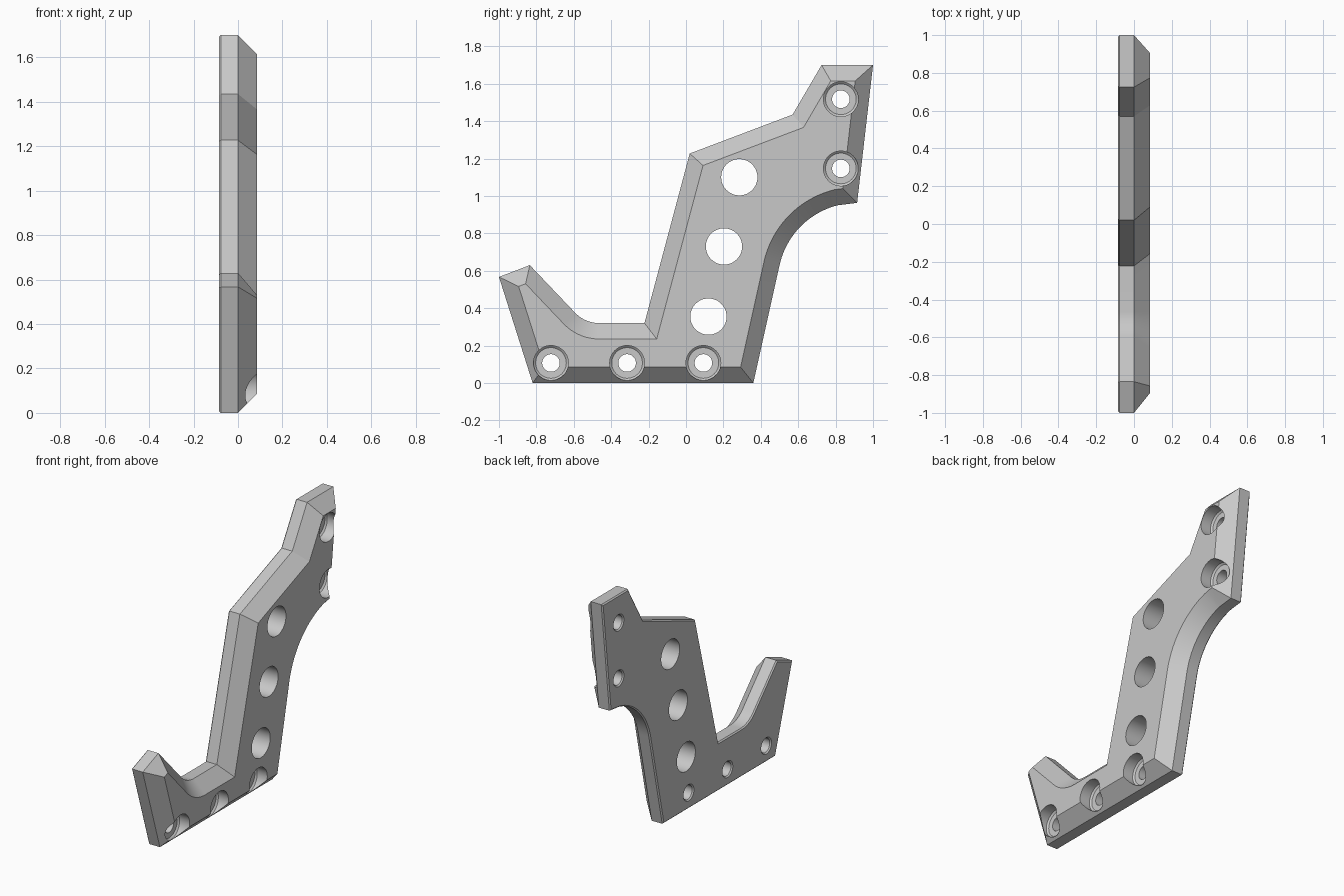
import bpy, bmesh
from math import cos, sin, radians, tau
from mathutils import Vector

cube = bpy.data.objects.get("Cube")
if cube:
    bpy.data.objects.remove(cube, do_unlink=True)

HALF = 0.085      # half thickness, also the width of the wide bevel
EDGE = 0.008      # small bevel on the flat side

grey = bpy.data.materials.new("plain grey")
grey.use_nodes = True
grey.diffuse_color = (0.58, 0.58, 0.58, 1)
grey.node_tree.nodes["Principled BSDF"].inputs["Base Color"].default_value = grey.diffuse_color


def arc(cy, cz, r, a0, a1, n):
    angles = [radians(a0 + (a1 - a0) * i / n) for i in range(n + 1)]
    return [(cy + r * cos(a), cz + r * sin(a)) for a in angles]


def inset(points, d):
    """Move a counter-clockwise outline inward with mitred corners."""
    result = []
    for i, p in enumerate(points):
        p = Vector(p)
        a = (p - Vector(points[i - 1])).normalized()
        b = (Vector(points[(i + 1) % len(points)]) - p).normalized()
        na, nb = Vector((-a.y, a.x)), Vector((-b.y, b.x))
        result.append(p + (na + nb) * d / (1 + na.dot(nb)))
    return result


def loft(name, rings):
    """Join rings of 3D points and close both ends."""
    bm = bmesh.new()
    loops = [[bm.verts.new(p) for p in ring] for ring in rings]
    n = len(loops[0])
    for low, high in zip(loops, loops[1:]):
        for i in range(n):
            j = (i + 1) % n
            bm.faces.new((low[i], low[j], high[j], high[i]))
    bm.faces.new(loops[0][::-1])
    bm.faces.new(loops[-1])
    bmesh.ops.recalc_face_normals(bm, faces=bm.faces)
    mesh = bpy.data.meshes.new(name)
    bm.to_mesh(mesh)
    bm.free()
    ob = bpy.data.objects.new(name, mesh)
    bpy.context.collection.objects.link(ob)
    mesh.materials.append(grey)
    return ob


def hole_cutter(name, y, z, profile, n=48):
    """Solid turned around the x direction from (x, radius) pairs."""
    return loft(name, [[(x, y + r * cos(tau * i / n), z + r * sin(tau * i / n))
                        for i in range(n)] for x, r in profile])


# Plate outline in (y, z): base, rear arch, upper arm, hooked front
outline = [(-0.82, 0), (0.36, 0)]
outline += arc(0.915, 0.538, 0.425, 167.5, 104, 20) + [(0.915, 0.963)]
outline += [(1.0, 1.7), (0.725, 1.7), (0.57, 1.435), (0.02, 1.227), (-0.222, 0.32)]
outline += arc(-0.463, 0.5, 0.18, -90, -136, 12)
outline += [(-0.835, 0.63), (-1.0, 0.567)]

# Bevelled plate
layers = [(-HALF, EDGE), (EDGE - HALF, 0), (0, 0), (HALF, HALF)]
plate = loft("bracket_plate", [[(x, p[0], p[1]) for p in inset(outline, d)]
                               for x, d in layers])

# Lightening holes and counterbored screw holes
plain = [(-0.2, 0.097), (0.2, 0.097)]
screw = [(-0.1, 0.07), (-HALF, 0.055), (EDGE - HALF, 0.047), (0, 0.047),
         (0.001, 0.082), (0.011, 0.093), (0.2, 0.093)]
cutters = [hole_cutter("lightening_hole_cutter", y, z, plain)
           for y, z in [(0.285, 1.1), (0.203, 0.73), (0.12, 0.355)]]
cutters += [hole_cutter("screw_hole_cutter", y, z, screw)
            for y, z in [(0.828, 1.517), (0.828, 1.147),
                         (-0.722, 0.107), (-0.315, 0.107), (0.093, 0.107)]]

bpy.ops.object.select_all(action='DESELECT')
plate.select_set(True)
bpy.context.view_layer.objects.active = plate
for cutter in cutters:
    cutter.hide_render = True
    cut = plate.modifiers.new("hole", 'BOOLEAN')
    cut.operation = 'DIFFERENCE'
    cut.solver = 'EXACT'
    cut.object = cutter
    bpy.ops.object.modifier_apply(modifier=cut.name)
for cutter in cutters:
    bpy.data.objects.remove(cutter, do_unlink=True)

bpy.ops.object.shade_smooth_by_angle(angle=radians(25))
